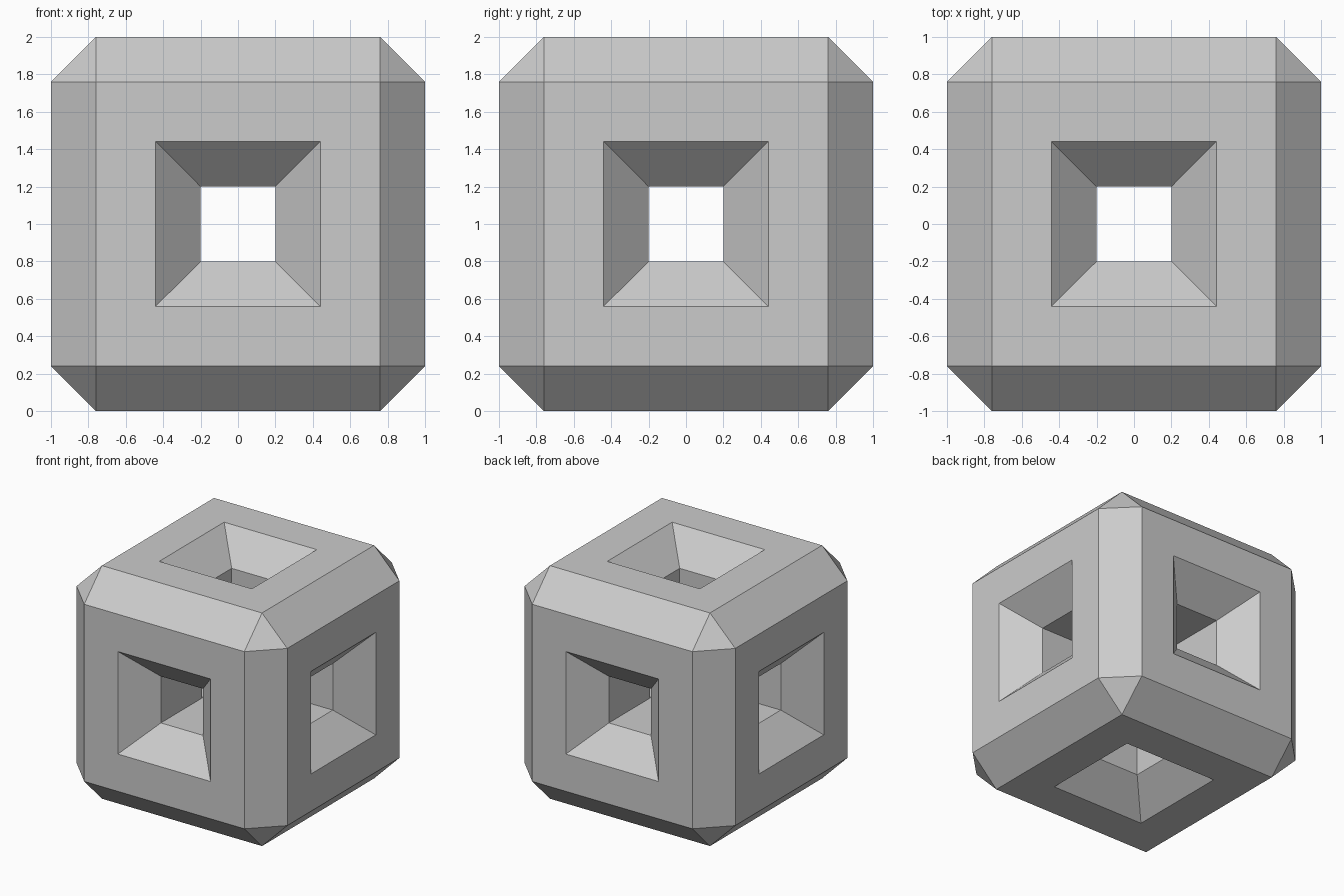
import bpy
import bmesh
from mathutils import Matrix

CHAMFER = 0.24       # outer edge and hole rim chamfer
RIM = 0.32           # flat border between chamfer and hole
TUNNEL = 0.56        # straight part of each hole, down to the crossing

default = bpy.data.objects.get("Cube")
if default:
    bpy.data.objects.remove(default, do_unlink=True)

# Plain grey material
grey = bpy.data.materials.new("plain_grey")
grey.use_nodes = True
colour = (0.6, 0.6, 0.6, 1)
grey.diffuse_color = colour
grey.node_tree.nodes["Principled BSDF"].inputs["Base Color"].default_value = colour

# Chamfered block
bm = bmesh.new()
bmesh.ops.create_cube(bm, size=2, matrix=Matrix.Translation((0, 0, 1)))
bmesh.ops.bevel(bm, geom=bm.edges[:], offset=CHAMFER, segments=1,
                profile=0.5, affect='EDGES')
bm.normal_update()
sides = [f for f in bm.faces if max(abs(c) for c in f.normal) > 0.99]

# Flared square hole in every side, meeting at the centre
for side in sides:
    inward = -side.normal.copy()
    for thickness, depth in ((RIM, 0), (CHAMFER, -CHAMFER)):
        bmesh.ops.inset_individual(bm, faces=[side], thickness=thickness,
                                   depth=depth, use_even_offset=True)
    end = bmesh.ops.extrude_discrete_faces(bm, faces=[side])["faces"][0]
    bmesh.ops.translate(bm, verts=end.verts[:], vec=inward * TUNNEL)
    bmesh.ops.delete(bm, geom=[end], context='FACES_ONLY')

# Weld the tunnels where they cross
bmesh.ops.remove_doubles(bm, verts=bm.verts[:], dist=0.001)
bmesh.ops.recalc_face_normals(bm, faces=bm.faces[:])

mesh = bpy.data.meshes.new("pierced_block")
bm.to_mesh(mesh)
bm.free()
mesh.materials.append(grey)
block = bpy.data.objects.new("pierced_block", mesh)
bpy.context.collection.objects.link(block)
